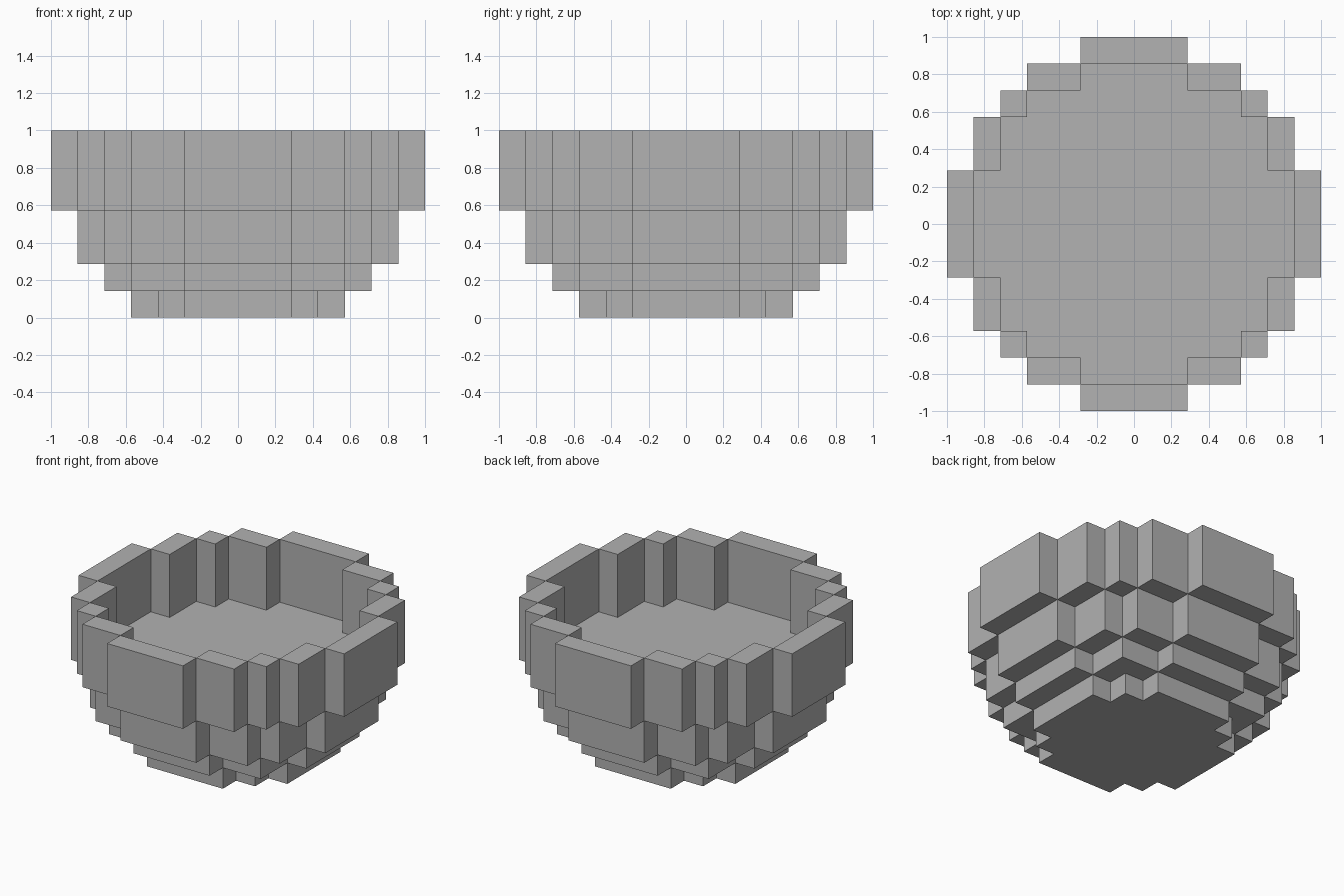
import bpy
import bmesh
from mathutils import Vector

if "Cube" in bpy.data.objects:
    bpy.data.objects.remove(bpy.data.objects["Cube"], do_unlink=True)

N = 7           # blocks from the centre to the rim
U = 1 / N       # block size

stone = bpy.data.materials.new("stone_grey")
stone.use_nodes = True
stone.diffuse_color = (0.445, 0.445, 0.445, 1)
stone.node_tree.nodes["Principled BSDF"].inputs["Base Color"].default_value = stone.diffuse_color

# Stepped round outlines: quarter-plan corners, in blocks
RIM = [(7, 2), (6, 4), (5, 5), (4, 6), (2, 7)]
BELLY = [(6, 2), (5, 4), (4, 5), (2, 6)]
LOWER = [(5, 2), (4, 4), (2, 5)]
BASE = [(4, 2), (3, 3), (2, 4)]


def inside(outline, i, j):
    x, y = abs(i + 0.5), abs(j + 0.5)
    return any(x < cx and y < cy for cx, cy in outline)


def in_rim(i, j, k):
    return 4 <= k < 7 and inside(RIM, i, j) and not inside(BELLY, i, j)


def in_body(i, j, k):
    if not 0 <= k < 4:
        return False
    return inside([BASE, LOWER, BELLY, BELLY][k], i, j)


def build_blocks(name, filled):
    """Skin the filled blocks and merge the flat faces."""
    bm = bmesh.new()
    for i in range(-N, N):
        for j in range(-N, N):
            for k in range(N):
                if not filled(i, j, k):
                    continue
                centre = Vector((i, j, k)) + Vector((0.5, 0.5, 0.5))
                for axis in range(3):
                    for sign in (-1, 1):
                        step = [0, 0, 0]
                        step[axis] = sign
                        if filled(i + step[0], j + step[1], k + step[2]):
                            continue
                        n = Vector(step)
                        a = Vector([float(c == (axis + 1) % 3) for c in range(3)])
                        b = n.cross(a)
                        corners = (-a - b, a - b, a + b, b - a)
                        bm.faces.new([bm.verts.new((centre + (n + c) / 2) * U)
                                      for c in corners])
    bmesh.ops.remove_doubles(bm, verts=bm.verts, dist=U / 100)
    bmesh.ops.dissolve_limit(bm, angle_limit=0.02, verts=bm.verts, edges=bm.edges)
    mesh = bpy.data.meshes.new(name)
    bm.to_mesh(mesh)
    bm.free()
    mesh.materials.append(stone)
    obj = bpy.data.objects.new(name, mesh)
    bpy.context.collection.objects.link(obj)


# Upright wall around the opening
build_blocks("bowl_rim", in_rim)
# Stepped underside with the flat inner floor on top
build_blocks("bowl_body", in_body)
